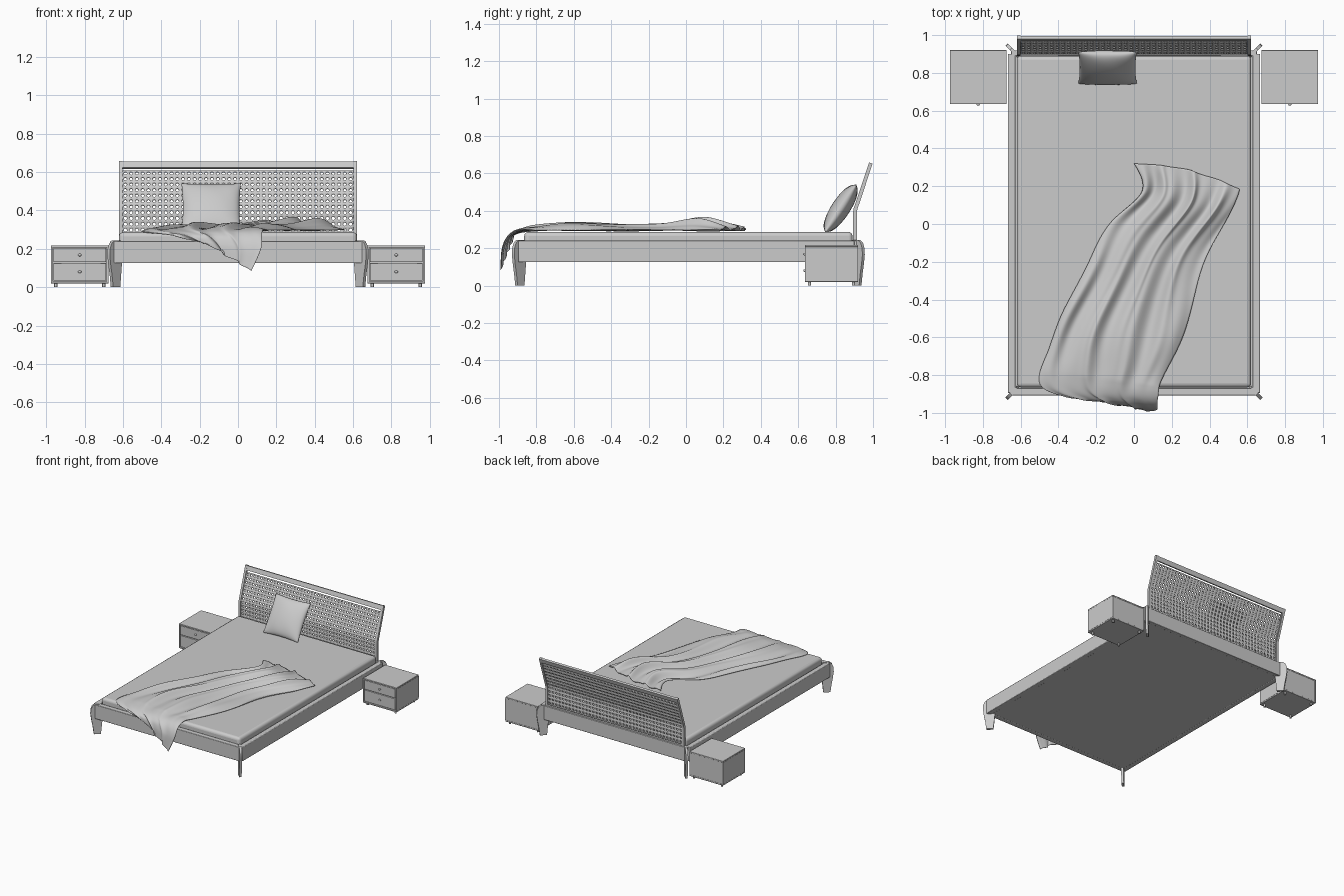
import bpy
from math import sin, cos, pi, sqrt
from mathutils import Matrix, Vector

if "Cube" in bpy.data.objects:
    bpy.data.objects.remove(bpy.data.objects["Cube"])


def mesh(name, verts, faces, angle=0.6, weld=False):
    me = bpy.data.meshes.new(name)
    me.from_pydata([tuple(v) for v in verts], [], faces)
    ob = bpy.data.objects.new(name, me)
    bpy.context.collection.objects.link(ob)
    if weld:
        ob.modifiers.new("weld", 'WELD').merge_threshold = 0.0003
    bpy.ops.object.select_all(action='DESELECT')
    ob.select_set(True)
    bpy.context.view_layer.objects.active = ob
    if angle:
        bpy.ops.object.shade_smooth_by_angle(angle=angle)
    return ob


def box(name, x0, x1, y0, y1, z0, z1, bevel=0.0, seg=2):
    x0, x1 = min(x0, x1), max(x0, x1)
    v = [(x, y, z) for z in (z0, z1) for y in (y0, y1) for x in (x0, x1)]
    f = [(0, 2, 3, 1), (4, 5, 7, 6), (0, 1, 5, 4), (2, 6, 7, 3), (0, 4, 6, 2), (1, 3, 7, 5)]
    ob = mesh(name, v, f)
    if bevel:
        m = ob.modifiers.new("bevel", 'BEVEL')
        m.width, m.segments = bevel, seg
    return ob


# bed frame, base and mattress
box("front_rail", -0.65, 0.65, -0.908, -0.868, 0.125, 0.24, 0.004)
box("back_rail", -0.65, 0.65, 0.89, 0.918, 0.125, 0.24, 0.004)
for s, side in ((1, "right"), (-1, "left")):
    box(side + "_rail", s * 0.627, s * 0.667, -0.895, 0.9, 0.125, 0.24, 0.004)
box("bed_base", -0.64, 0.64, -0.88, 0.9, 0.126, 0.14)
box("mattress", -0.62, 0.62, -0.865, 0.89, 0.14, 0.287, 0.022, 4)

# curved corner legs: thin plates set diagonally
LEG = [(0.0, 0.0), (0.052, 0.0), (0.06, 0.06), (0.071, 0.12), (0.077, 0.165), (0.075, 0.2),
       (0.064, 0.228), (0.045, 0.243), (0.0, 0.243), (-0.012, 0.12)]
n = len(LEG)
for sx, sxn in ((1, "right"), (-1, "left")):
    for sy, oy, syn in ((-1, -0.87, "front"), (1, 0.895, "back")):
        d, t = Vector((sx, sy, 0)) / sqrt(2), Vector((-sy, sx, 0)) / sqrt(2) * 0.009
        o = Vector((sx * 0.62, oy, 0))
        v = [o + d * a + Vector((0, 0, z)) + t * k for k in (-1, 1) for a, z in LEG]
        f = [tuple(range(n))[::-1], tuple(range(n, 2 * n))]
        f += [(i, (i + 1) % n, n + (i + 1) % n, n + i) for i in range(n)]
        mesh(f"{syn}_leg_{sxn}", v, f)

# headboard: everything follows one bent side profile (y, z)
PATH = [Vector(p) for p in ((0.903, 0.2), (0.903, 0.39), (0.907, 0.415), (0.915, 0.435), (0.988, 0.655))]


def along(s):
    for a, b in zip(PATH, PATH[1:]):
        length = (b - a).length
        if s <= length or b is PATH[-1]:
            dr = (b - a) / length
            return a + dr * s, Vector((dr.y, -dr.x))
        s -= length


def strip(name, x0, x1, s0, s1, thick, steps):
    v, f = [], []
    for i in range(steps + 1):
        p, nn = along(s0 + (s1 - s0) * i / steps)
        for x, k in ((x0, -1), (x1, -1), (x1, 1), (x0, 1)):
            q = p + nn * k * thick / 2
            v.append((x, q.x, q.y))
    for i in range(steps):
        f += [(4 * i + j, 4 * i + (j + 1) % 4, 4 * i + 4 + (j + 1) % 4, 4 * i + 4 + j) for j in range(4)]
    f += [(3, 2, 1, 0), tuple(range(4 * steps, 4 * steps + 4))]
    return mesh(name, v, f)


strip("headboard_post_left", -0.62, -0.602, 0.03, 0.469, 0.02, 24)
strip("headboard_post_right", 0.602, 0.62, 0.03, 0.469, 0.02, 24)
strip("headboard_top_bar", -0.602, 0.602, 0.432, 0.467, 0.018, 2)
strip("headboard_lower_bar", -0.602, 0.602, 0.03, 0.052, 0.012, 2)

# perforated headboard panel
COLS, ROWS, S0, S1 = 40, 12, 0.052, 0.418
px, ps = 1.204 / COLS, (S1 - S0) / ROWS
v, f = [], []
for c in range(COLS):
    for r in range(ROWS):
        cx, cs, b = -0.602 + (c + 0.5) * px, S0 + (r + 0.5) * ps, len(v)
        for ring in (0, 1):
            for k in range(8):
                a, e = cos(k * pi / 4), sin(k * pi / 4)
                m = max(abs(a), abs(e))
                x, s = (cx + a * 0.0085, cs + e * 0.0085) if ring else (cx + a / m * px / 2, cs + e / m * ps / 2)
                p = along(s)[0]
                v.append((x, p.x, p.y))
        f += [(b + k, b + (k + 1) % 8, b + 8 + (k + 1) % 8, b + 8 + k) for k in range(8)]
panel = mesh("headboard_panel", v, f, weld=True)
sol = panel.modifiers.new("thickness", 'SOLIDIFY')
sol.thickness, sol.offset = 0.01, 0

# nightstands
for s, side in ((1, "right"), (-1, "left")):
    a, b = 0.675, 0.975
    p = "nightstand_" + side
    box(p + "_top", s * a, s * b, 0.635, 0.92, 0.207, 0.218, 0.002)
    box(p + "_bottom", s * a, s * b, 0.635, 0.92, 0.02, 0.031, 0.002)
    box(p + "_inner_side", s * a, s * (a + 0.01), 0.635, 0.92, 0.031, 0.207)
    box(p + "_outer_side", s * (b - 0.01), s * b, 0.635, 0.92, 0.031, 0.207)
    box(p + "_back", s * (a + 0.01), s * (b - 0.01), 0.908, 0.918, 0.031, 0.207)
    for i, (z0, z1) in enumerate(((0.034, 0.126), (0.131, 0.205))):
        box(f"{p}_drawer_{i}", s * (a + 0.012), s * (b - 0.012), 0.637, 0.9, z0, z1, 0.002)
        bpy.ops.mesh.primitive_uv_sphere_add(segments=16, ring_count=8, radius=0.009,
                                             location=(s * 0.825, 0.634, (z0 + z1) / 2))
        bpy.context.object.name = f"{p}_knob_{i}"
        bpy.context.object.scale = (1, 0.8, 0.8)
        bpy.ops.object.shade_smooth()
    for fx in (a + 0.025, b - 0.025):
        for fy in (0.66, 0.895):
            bpy.ops.mesh.primitive_cylinder_add(vertices=16, radius=0.008, depth=0.022,
                                                location=(s * fx, fy, 0.011))
            bpy.context.object.name = p + "_foot"


def grid_faces(nu, nv, off=0, flip=False):
    w = nu + 1
    q = [(off + j * w + i, off + j * w + i + 1, off + (j + 1) * w + i + 1, off + (j + 1) * w + i)
         for j in range(nv) for i in range(nu)]
    return [t[::-1] for t in q] if flip else q


# pillow leaning on the headboard
N = 28
v = []
rot = Matrix.Translation((-0.14, 0.827, 0.413)) @ Matrix.Rotation(-0.58, 4, 'X')
for k in (-1, 1):
    for j in range(N + 1):
        for i in range(N + 1):
            u, w = -cos(pi * i / N), -cos(pi * j / N)
            t = 0.05 * max(0, (1 - u * u) * (1 - w * w)) ** 0.45
            t *= 1 + 0.05 * sin(7 * u + 4 * w) * (u * u + w * w) / 2
            v.append(rot @ Vector((0.155 * u * (1 - 0.05 * (1 - w * w)), k * t,
                                   0.152 * w * (1 - 0.05 * (1 - u * u)))))
mesh("pillow", v, grid_faces(N, N) + grid_faces(N, N, (N + 1) ** 2, True), 1.5, True)

# crumpled blanket: rows of left point, right point and fold height
ROW = [(0.0, 0.32, 0.293, 0.56, 0.185, 0.295, 0.035), (0.03, 0.17, 0.293, 0.49, 0.04, 0.295, 0.085),
       (-0.12, 0.0, 0.293, 0.40, -0.16, 0.295, 0.05), (-0.24, -0.2, 0.293, 0.32, -0.38, 0.295, 0.055),
       (-0.38, -0.45, 0.293, 0.24, -0.62, 0.295, 0.065), (-0.44, -0.66, 0.293, 0.17, -0.8, 0.295, 0.045),
       (-0.5, -0.845, 0.29, 0.13, -0.89, 0.3, 0.02), (-0.37, -0.912, 0.275, 0.125, -0.945, 0.27, 0.015),
       (-0.27, -0.922, 0.25, 0.12, -0.982, 0.2, 0.012), (-0.17, -0.925, 0.235, 0.07, -0.99, 0.085, 0.01)]


def spline(t):
    i = min(int(t), len(ROW) - 2)
    h = t - i
    a, b, c, d = (ROW[max(0, min(len(ROW) - 1, i + k))] for k in (-1, 0, 1, 2))
    return [q + 0.5 * h * (r - p + h * (2 * p - 5 * q + 4 * r - e + h * (3 * (q - r) + e - p)))
            for p, q, r, e in zip(a, b, c, d)]


NU, NV = 80, 100
v = []
for j in range(NV + 1):
    g = j / NV
    lx, ly, lz, rx, ry, rz, amp = spline(g * (len(ROW) - 1))
    hang = max(0, min(1, (g - 0.62) / 0.12))
    for i in range(NU + 1):
        u = i / NU
        ph = 2 * pi * (3.6 * u + 0.3 * sin(4.5 * g + 0.5) + 0.1 * sin(13 * g + 5 * u))
        fold = 0.55 * (0.5 + 0.5 * sin(ph)) + 0.25 * (0.5 + 0.5 * sin(1.9 * ph + 5 * g + 1))
        fold += 0.2 * (0.5 + 0.5 * sin(17 * g + 9 * u + 2 * sin(6 * u)))
        fold *= 0.3 + 0.7 * sqrt(max(0, sin(pi * u)))
        x = lx + (rx - lx) * u + 0.012 * cos(ph) * sin(pi * u) + 0.012 * sin(19 * g) * (1 - hang)
        y = ly + (ry - ly) * u + 0.035 * sin(pi * u) * max(0, 1 - 5 * g) - hang * fold * amp
        z = lz + (rz - lz) * u + (1 - hang) * fold * amp
        v.append((x, max(y, -0.998), z))
blanket = mesh("blanket", v, grid_faces(NU, NV, 0, True), 1.5)
blanket.modifiers.new("thickness", 'SOLIDIFY').thickness = 0.004
